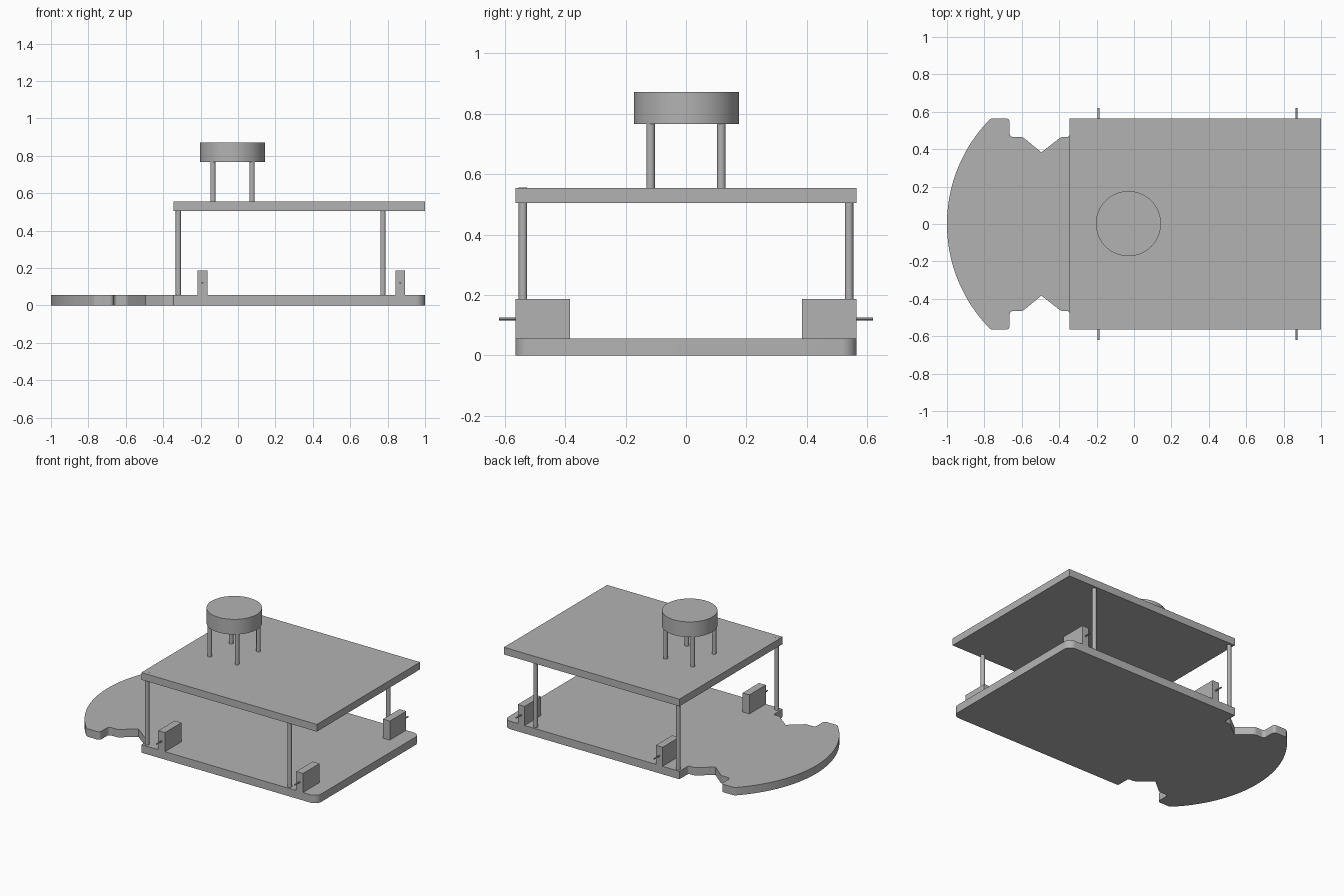
import bpy, bmesh, math
from mathutils import Vector

cube = bpy.data.objects.get("Cube")
if cube:
    bpy.data.objects.remove(cube, do_unlink=True)

# One plain grey for everything
grey = bpy.data.materials.new("plain_grey")
grey.use_nodes = True
grey.diffuse_color = (0.45, 0.45, 0.45, 1)
grey.node_tree.nodes["Principled BSDF"].inputs["Base Color"].default_value = (0.45, 0.45, 0.45, 1)


def finish(name, bm, smooth=False):
    bmesh.ops.recalc_face_normals(bm, faces=bm.faces)
    mesh = bpy.data.meshes.new(name)
    bm.to_mesh(mesh)
    bm.free()
    mesh.materials.append(grey)
    obj = bpy.data.objects.new(name, mesh)
    bpy.context.collection.objects.link(obj)
    if smooth:
        bpy.ops.object.select_all(action="DESELECT")
        obj.select_set(True)
        bpy.context.view_layer.objects.active = obj
        bpy.ops.object.shade_smooth_by_angle(angle=math.radians(30))
    return obj


def prism(name, outline, z0, z1, smooth=False):
    bm = bmesh.new()
    face = bm.faces.new([bm.verts.new((x, y, z0)) for x, y in outline])
    top = bmesh.ops.extrude_face_region(bm, geom=[face])["geom"]
    bmesh.ops.translate(bm, vec=(0, 0, z1 - z0),
                        verts=[v for v in top if isinstance(v, bmesh.types.BMVert)])
    return finish(name, bm, smooth)


def box(name, x0, x1, y0, y1, z0, z1):
    return prism(name, [(x0, y0), (x1, y0), (x1, y1), (x0, y1)], z0, z1)


def rod(name, x, y, radius, z0, z1, sides=24):
    ring = [(x + radius * math.cos(math.tau * i / sides),
             y + radius * math.sin(math.tau * i / sides)) for i in range(sides)]
    return prism(name, ring, z0, z1, True)


def fillet(prev, corner, nxt, radius, steps=6):
    """Arc that rounds one corner of an outline."""
    p, c, n = Vector(prev), Vector(corner), Vector(nxt)
    a, b = (p - c).normalized(), (n - c).normalized()
    half = a.angle(b) / 2
    cut = radius / math.tan(half)
    mid = c + (a + b).normalized() * radius / math.sin(half)
    s, e = c + a * cut - mid, c + b * cut - mid
    return [tuple(mid + (s.lerp(e, i / steps)).normalized() * radius)
            for i in range(steps + 1)]


# Base plate: half outline from the tail to the nose, mirrored in y
W = 0.565
corners = [(1, 0, 0), (1, W, 0.05), (-0.345, W, 0), (-0.345, 0.465, 0.015),
           (-0.39, 0.465, 0.03), (-0.495, 0.383, 0), (-0.595, 0.465, 0.03),
           (-0.665, 0.465, 0.02), (-0.665, W, 0.02), (-0.765, W, 0.03),
           (-0.8, 0.53, 0)]
half = []
for i, (x, y, r) in enumerate(corners[1:-1], 1):
    if r:
        half += fillet(corners[i - 1][:2], (x, y), corners[i + 1][:2], r)
    else:
        half.append((x, y))
R = 0.797
start = math.asin(0.53 / R)
half += [(R - 1 - R * math.cos(start * (1 - i / 24)), R * math.sin(start * (1 - i / 24)))
         for i in range(25)]
outline = half + [(x, -y) for x, y in reversed(half[:-1])]
prism("base_plate", outline, 0, 0.055, True)

# Upper deck
box("upper_deck", -0.345, 1, -W, W, 0.505, 0.555)

# Deck posts, motors with axles, and turret posts on both sides
for side, label in ((-1, "right"), (1, "left")):
    for x, end in ((-0.319, "front"), (0.775, "rear")):
        top = 0.556 if side < 0 and x < 0 else 0.51
        rod(f"deck_post_{end}_{label}", x, side * 0.54, 0.014, -0.0005 * 0, top)
    for x, end in ((-0.19, "front"), (0.868, "rear")):
        y0, y1 = sorted((side * 0.385, side * W))
        box(f"motor_{end}_{label}", x - 0.026, x + 0.026, y0, y1, 0.05, 0.187)
        axle = rod(f"axle_{end}_{label}", 0, 0, 0.005, 0, 0.06, 12)
        axle.rotation_euler = (-side * math.pi / 2, 0, 0)
        axle.location = (x, side * 0.56, 0.121)
    for x, end in ((-0.134, "front"), (0.075, "rear")):
        rod(f"turret_post_{end}_{label}", x, side * 0.117, 0.014, 0.55, 0.77)

# Round turret
rod("turret", -0.03, 0.002, 0.174, 0.767, 0.872, 64)
